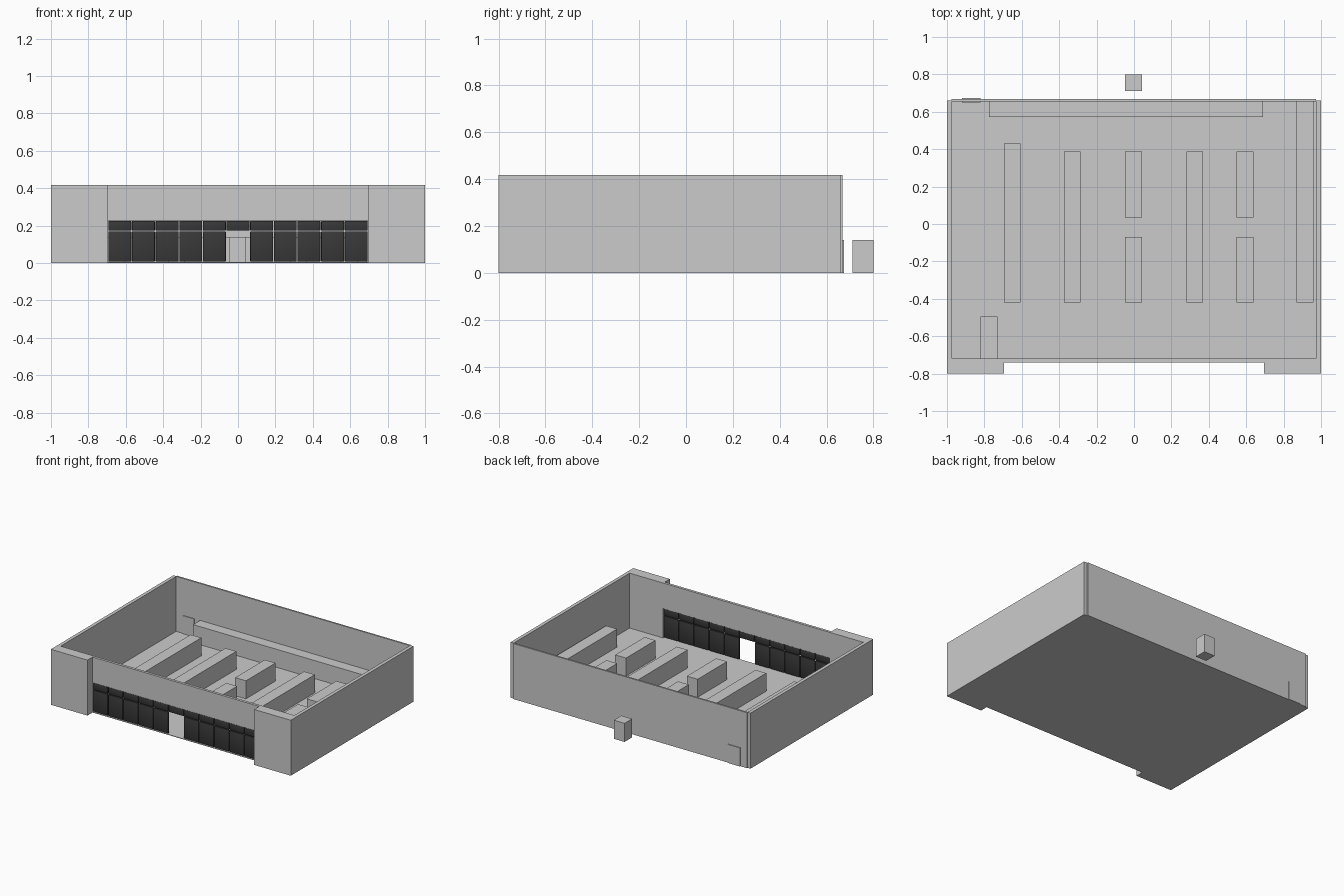
import bpy

cube = bpy.data.objects.get("Cube")
if cube:
    bpy.data.objects.remove(cube, do_unlink=True)


def material(name, value):
    mat = bpy.data.materials.new(name)
    mat.use_nodes = True
    colour = (value, value, value, 1)
    mat.diffuse_color = colour
    mat.node_tree.nodes["Principled BSDF"].inputs["Base Color"].default_value = colour
    return mat


plaster = material("grey_plaster", 0.6)
glass = material("dark_glass", 0.04)


def box(name, x, y, z, mat=plaster):
    """Axis-aligned box from (low, high) ranges."""
    bpy.ops.mesh.primitive_cube_add(size=1)
    ob = bpy.context.object
    ob.name = name
    ranges = (x, y, z)
    ob.location = [(a + b) / 2 for a, b in ranges]
    ob.scale = [b - a for a, b in ranges]
    bpy.ops.object.transform_apply(location=False, rotation=False, scale=True)
    ob.data.materials.append(mat)
    return ob


def pane(name, x, z):
    """Glass panel with softly rounded edges."""
    ob = box(name, x, (-0.738, -0.724), z, glass)
    bevel = ob.modifiers.new("rounded_edge", "BEVEL")
    bevel.width = 0.004
    bevel.segments = 2
    bpy.ops.object.shade_smooth()


HEIGHT = 0.418
SHELF = 0.14
FRONT, INNER, BACK = -0.74, -0.72, 0.655
OPENING = 0.695
GLASS_TOP = 0.226

# Building shell
box("floor", (-1, 1), (FRONT, 0.66), (0, 0.004))
box("back_wall", (-0.975, 0.972), (BACK, 0.668), (0, HEIGHT))
for side, name in ((-1, "right"), (1, "left")):
    box(name + "_wall", sorted((side, side * 0.974)), (INNER, 0.66), (0, HEIGHT))
    box(name + "_front_pier", sorted((side, side * OPENING)), (-0.8, INNER), (0, HEIGHT))
box("front_lintel", (-OPENING, OPENING), (FRONT, INNER), (GLASS_TOP, HEIGHT))
box("back_door", (-0.92, -0.82), (0.65, 0.674), (0, SHELF))

# Shopfront glazing, with the middle bay left open as the entrance
BAYS = 11
pitch = 2 * OPENING / BAYS
for i in range(BAYS):
    left = -OPENING + i * pitch
    span = (left + 0.002, left + pitch - 0.002)
    pane("transom_pane", span, (0.173, GLASS_TOP - 0.001))
    if i != BAYS // 2:
        pane("window_pane", span, (0.008, 0.169))

# Shelving blocks
box("back_shelf", (-0.775, 0.69), (0.572, BACK), (0, SHELF))
box("left_wall_shelf", (0.868, 0.96), (-0.42, BACK), (0, SHELF))
box("right_aisle_shelf", (-0.695, -0.607), (-0.42, 0.43), (0, SHELF))
for x in (-0.33, 0.325):
    box("long_shelf", (x - 0.045, x + 0.045), (-0.42, 0.387), (0, SHELF))
for x in (-0.003, 0.594):
    for y in ((-0.42, -0.07), (0.035, 0.387)):
        box("short_shelf", (x - 0.045, x + 0.045), y, (0, SHELF))
box("counter", (-0.82, -0.73), (INNER, -0.495), (0, SHELF))

# Free-standing block behind the building
box("rear_block", (-0.048, 0.042), (0.71, 0.8), (0, SHELF))
